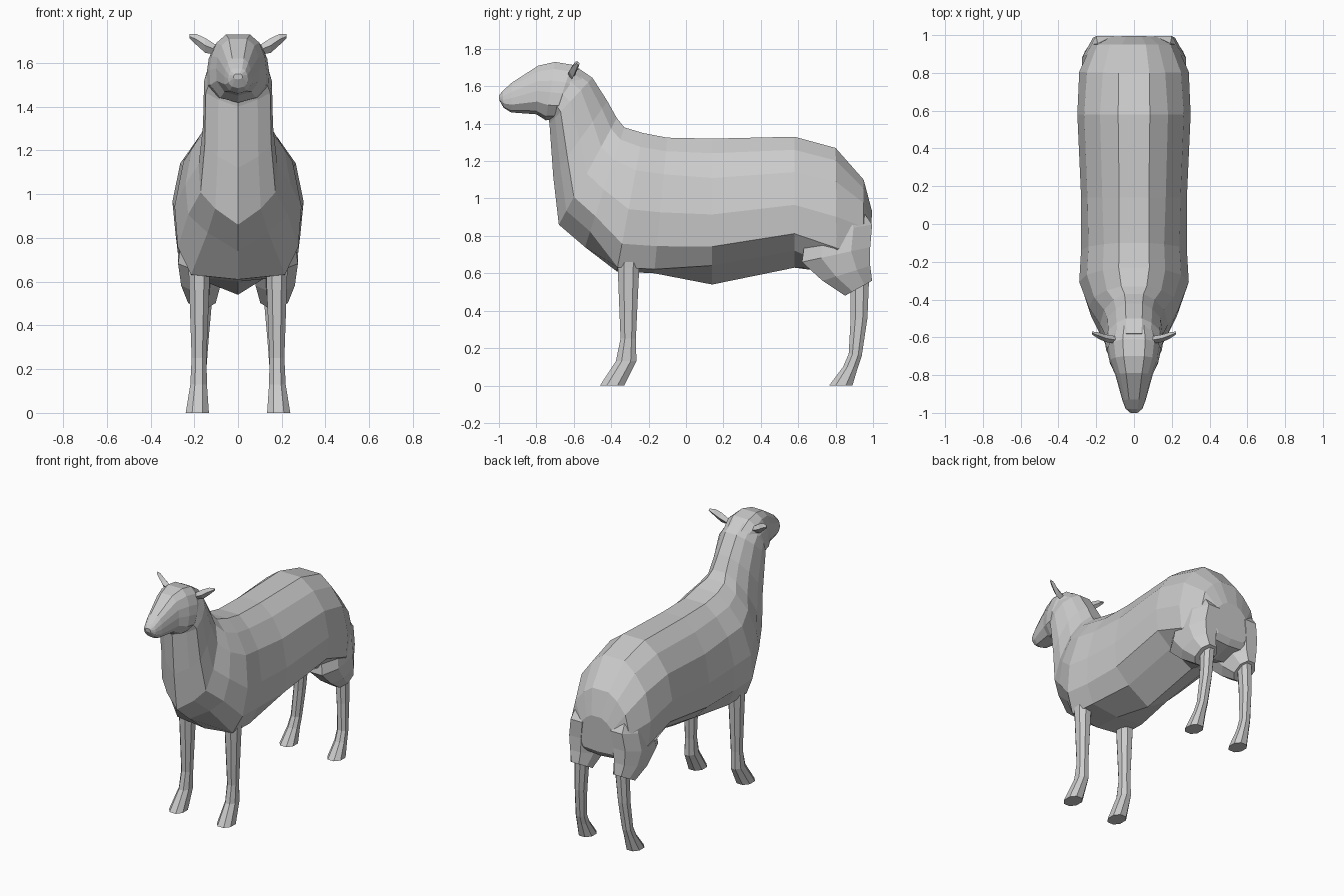
import bpy, bmesh
from mathutils import Vector

# Half cross-sections: (fraction of half-width, fraction from point a to point b)
BODY = [(.28, 0), (.6, .1), (.88, .27), (1, .52), (.95, .74), (.58, .87), (0, 1)]
FULL = [(.28, 0), (.57, .1), (.86, .27), (1, .55), (.95, .80), (.74, .97), (0, 1)]
HEAD = [(.42, 0), (.75, .12), (.94, .32), (1, .52), (.98, .74), (.62, .93), (0, 1)]
LEG = [(.45, 0), (1, .28), (1, .72), (.45, 1)]


def ring(a, b, w, x=0, half=BODY):
    """Closed section from a to b, both (y, z), with half-width w around x."""
    full = half + [(-u, t) for u, t in reversed(half) if u]
    return [Vector((x + u * w, a[0] + (b[0] - a[0]) * t, a[1] + (b[1] - a[1]) * t))
            for u, t in full]


def loft(name, rings, mirror=False):
    bm = bmesh.new()
    rows = [[bm.verts.new(p) for p in r] for r in rings]
    n = len(rows[0])
    for r, s in zip(rows, rows[1:]):
        for i in range(n):
            j = (i + 1) % n
            bm.faces.new((r[i], r[j], s[j], s[i]))
    bm.faces.new(rows[0])
    bm.faces.new(rows[-1])
    bmesh.ops.recalc_face_normals(bm, faces=bm.faces)
    mesh = bpy.data.meshes.new(name)
    bm.to_mesh(mesh)
    bm.free()
    ob = bpy.data.objects.new(name, mesh)
    bpy.context.collection.objects.link(ob)
    if mirror:
        ob.modifiers.new("Mirror", 'MIRROR').use_mirror_merge = False
    return ob


# Woolly body, from rump to top of neck; fuller sections at haunch and shoulder
loft("body", [ring(*r) for r in [
    ((.995, .93), (.98, .68), .14, 0, FULL),
    ((.95, 1.10), (.95, .64), .225, 0, FULL),
    ((.80, 1.27), (.81, .60), .29, 0, FULL),
    ((.58, 1.33), (.58, .63), .30),
    ((.14, 1.32), (.14, .54), .28),
    ((-.10, 1.325), (-.17, .60), .28, 0, FULL),
    ((-.23, 1.35), (-.37, .61), .29, 0, FULL),
    ((-.33, 1.38), (-.54, .74), .24),
    ((-.37, 1.43), (-.68, .86), .18),
    ((-.42, 1.52), (-.71, 1.12), .16),
    ((-.50, 1.645), (-.73, 1.40), .155),
    ((-.58, 1.70), (-.735, 1.43), .14)]])

# Head and muzzle
loft("head", [ring(*r, half=HEAD) for r in [
    ((-.52, 1.65), (-.66, 1.44), .12),
    ((-.61, 1.715), (-.71, 1.42), .142),
    ((-.70, 1.73), (-.75, 1.418), .13),
    ((-.79, 1.71), (-.80, 1.45), .10),
    ((-.93, 1.62), (-.935, 1.46), .062),
    ((-.98, 1.575), (-.975, 1.485), .045),
    ((-1.0, 1.55), (-.998, 1.525), .02)]])

# Thighs
loft("thighs", [ring(*r, half=LEG) for r in [
    ((.68, 1.0), (.90, 1.0), .07, .15),
    ((.64, .80), (.995, .86), .10, .155),
    ((.62, .66), (.985, .74), .102, .172),
    ((.73, .56), (.985, .64), .09, .17),
    ((.85, .48), (.995, .56), .063, .165)]], True)

# Hind legs with hooves
loft("hind_legs", [ring(*r, half=LEG) for r in [
    ((.88, .58), (.98, .60), .043, .155),
    ((.88, .35), (.97, .36), .035, .168),
    ((.87, .17), (.94, .16), .033, .18),
    ((.84, .10), (.92, .10), .037, .183),
    ((.765, 0), (.89, 0), .052, .185)]], True)

# Front legs with hooves
loft("front_legs", [ring(*r, half=LEG) for r in [
    ((-.36, .66), (-.25, .66), .052, .175),
    ((-.365, .625), (-.25, .63), .048, .177),
    ((-.35, .25), (-.268, .25), .034, .178),
    ((-.375, .13), (-.265, .13), .038, .18),
    ((-.46, 0), (-.33, 0), .053, .186)]], True)

# Ears: flattened diamonds swept outwards
loft("ears", [[Vector((x, y + a * d, z + b * h)) for a, b in ((1, 0), (0, 1), (-1, 0), (0, -1))]
              for x, y, z, d, h in [(.09, -.615, 1.655, .02, .02),
                                    (.15, -.605, 1.68, .02, .034),
                                    (.19, -.59, 1.707, .017, .025),
                                    (.222, -.577, 1.722, .008, .009)]], True)
